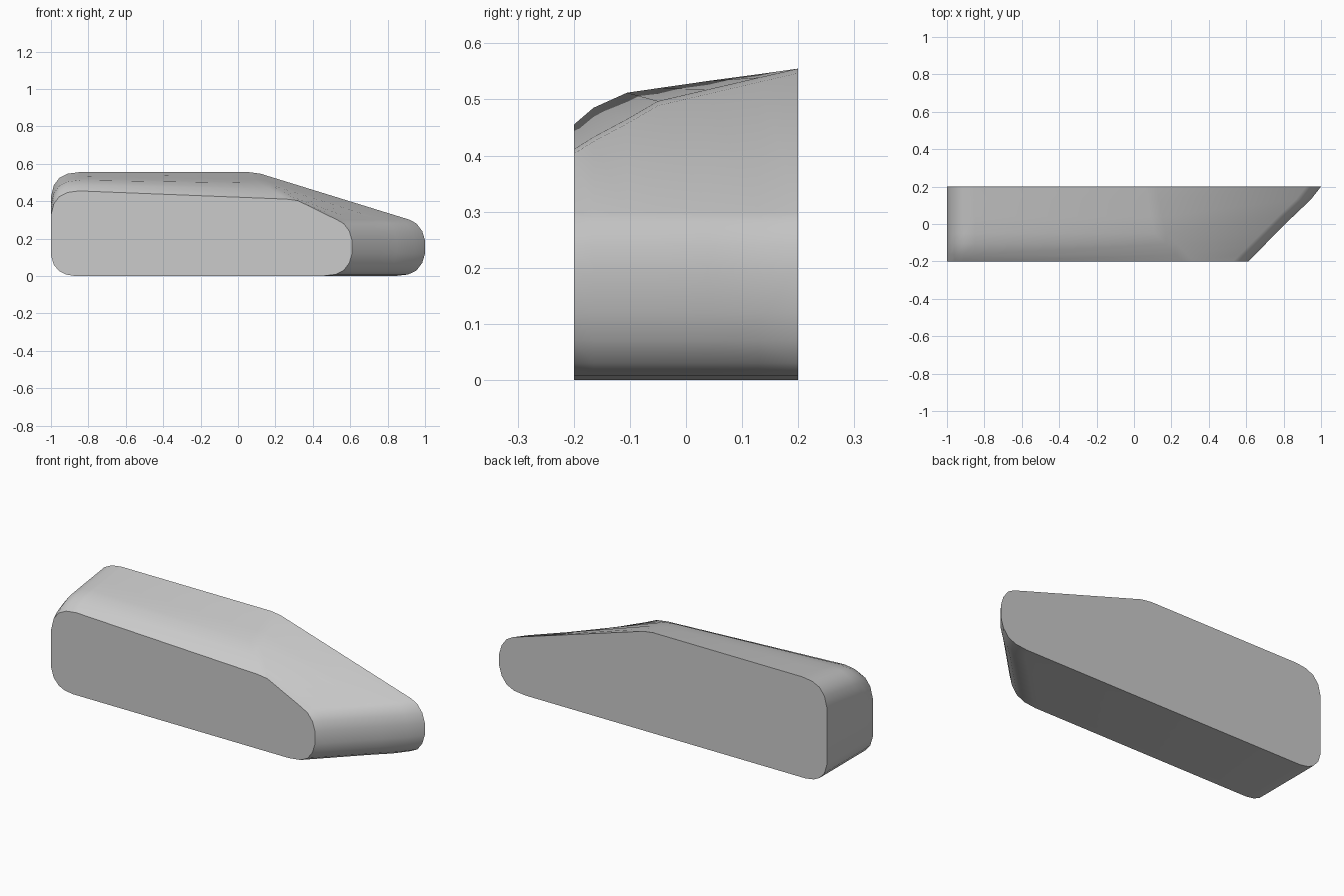
import bpy
import bmesh
import math

cube = bpy.data.objects.get("Cube")
if cube:
    bpy.data.objects.remove(cube, do_unlink=True)

grey = bpy.data.materials.new("light_grey")
grey.use_nodes = True
colour = (0.6, 0.6, 0.6, 1)
grey.diffuse_color = colour
grey.node_tree.nodes["Principled BSDF"].inputs["Base Color"].default_value = colour

# Rounded corners: offsets from the rear roof height, and from the nose tip
TAIL_LOW = [(-0.87, 0), (-0.92, 0.008), (-0.955, 0.025), (-0.985, 0.06), (-1, 0.11)]
TAIL_TOP = [(-1, -0.13), (-0.985, -0.07), (-0.955, -0.03), (-0.91, -0.008), (-0.85, 0)]
NOSE = [(-0.08, 0.3), (-0.045, 0.28), (-0.015, 0.24), (0, 0.19), (0, 0.12),
        (-0.015, 0.07), (-0.045, 0.03), (-0.09, 0.008), (-0.16, 0)]

# Cross-sections from front to back: y, rear roof z, shoulder x, shoulder z, nose x
SECTIONS = [
    (-0.2, 0.455, 0.3, 0.411, 0.61),
    (-0.165, 0.485, 0.265, 0.433, 0.645),
    (-0.105, 0.512, 0.21, 0.465, 0.705),
    (-0.05, 0.52, 0.15, 0.497, 0.76),
    (0.04, 0.533, 0.13, 0.518, 0.85),
    (0.13, 0.545, 0.115, 0.539, 0.945),
    (0.2, 0.555, 0.1, 0.555, 1.0),
]


def outline(roof, sx, sz, nose):
    """Side outline of one cross-section, clockwise from the tail's underside."""
    points = list(TAIL_LOW)
    points += [(x, roof + dz) for x, dz in TAIL_TOP]
    points += [(sx - 0.04, sz), (sx + 0.02, sz - 0.008)]
    points += [(nose + dx, z) for dx, z in NOSE]
    return points


# Body lofted through the cross-sections, closed by flat sides
bm = bmesh.new()
rings = [[bm.verts.new((x, y, z)) for x, z in outline(*shape)]
         for y, *shape in SECTIONS]
for a, b in zip(rings, rings[1:]):
    for i in range(len(a)):
        j = (i + 1) % len(a)
        bm.faces.new((a[i], a[j], b[j], b[i]))
bm.faces.new(rings[0])
bm.faces.new(rings[-1])
bmesh.ops.recalc_face_normals(bm, faces=bm.faces)

mesh = bpy.data.meshes.new("wedge_body")
bm.to_mesh(mesh)
bm.free()
mesh.materials.append(grey)
body = bpy.data.objects.new("wedge_body", mesh)
bpy.context.collection.objects.link(body)

bpy.ops.object.select_all(action="DESELECT")
body.select_set(True)
bpy.context.view_layer.objects.active = body
bpy.ops.object.shade_smooth_by_angle(angle=math.radians(32))
